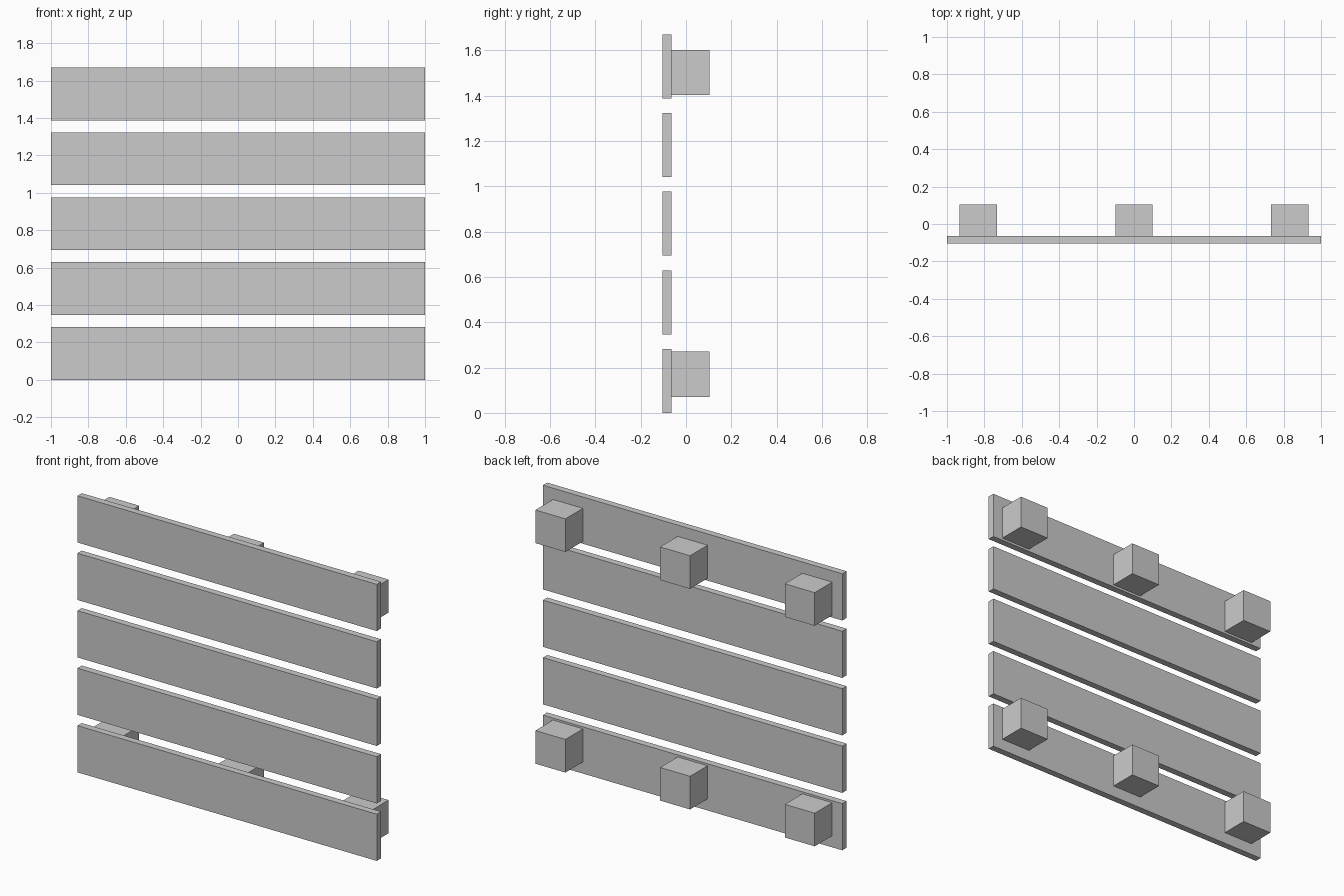
import bpy
import bmesh
from mathutils import Vector

if "Cube" in bpy.data.objects:
    bpy.data.objects.remove(bpy.data.objects["Cube"])


def box(name, lo, hi):
    """Axis-aligned box spanning the corners lo and hi."""
    lo, hi = Vector(lo), Vector(hi)
    bm = bmesh.new()
    bmesh.ops.create_cube(bm, size=1)
    bmesh.ops.scale(bm, vec=hi - lo, verts=bm.verts)
    mesh = bpy.data.meshes.new(name)
    bm.to_mesh(mesh)
    bm.free()
    obj = bpy.data.objects.new(name, mesh)
    obj.location = (lo + hi) / 2
    bpy.context.collection.objects.link(obj)
    return obj


FRONT, JOINT, BACK = -0.104, -0.063, 0.104
SLAT_HEIGHT, SLAT_PITCH = 0.282, 0.347
BLOCK = 0.2

# Five horizontal slats
for i in range(5):
    z = i * SLAT_PITCH
    box(f"slat_{i + 1}", (-1, FRONT, z), (1, JOINT, z + SLAT_HEIGHT))

# Three spacer blocks behind the bottom and top slats
for row, z in (("bottom", 0.07), ("top", 1.402)):
    for side, x in (("left", -0.833), ("middle", 0), ("right", 0.833)):
        box(f"{row}_{side}_block",
            (x - BLOCK / 2, JOINT, z), (x + BLOCK / 2, BACK, z + BLOCK))
